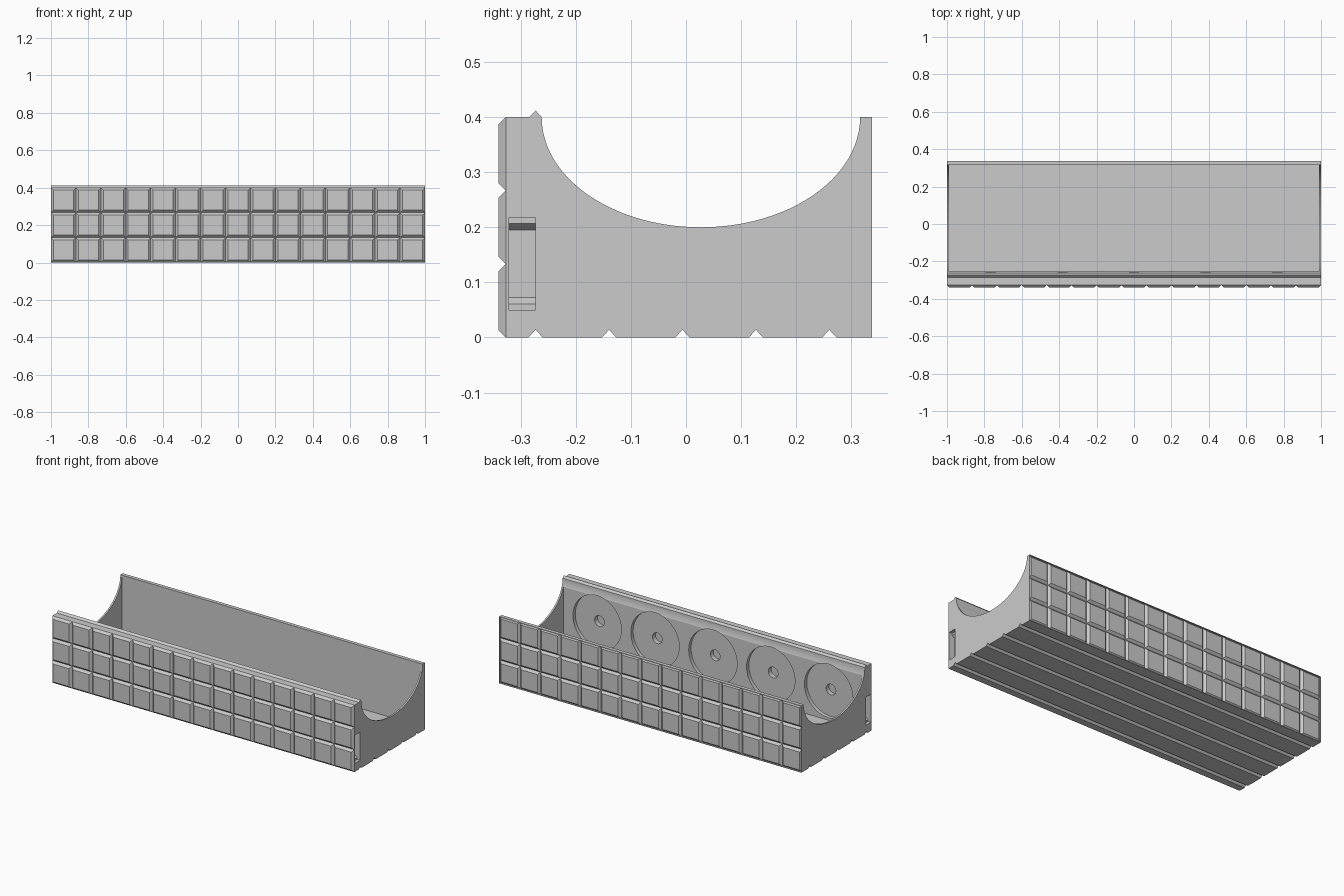
import bpy
import bmesh
from math import sin, cos, pi
from mathutils import Matrix

cube = bpy.data.objects.get("Cube")
if cube:
    bpy.data.objects.remove(cube, do_unlink=True)

grey = bpy.data.materials.new("light_grey")
grey.use_nodes = True
COLOUR = (0.6, 0.6, 0.6, 1)
grey.diffuse_color = COLOUR
grey.node_tree.nodes["Principled BSDF"].inputs["Base Color"].default_value = COLOUR

COLS, ROWS = 15, 3
HEIGHT, BACK = 0.4, 0.338
FRONT_CORE, BACK_CORE = -0.327, 0.326
DEPTH = 0.013            # groove depth and half width
INNER_FRONT, INNER_BACK, FLOOR = -0.254, 0.316, 0.025


def make_object(name, bm):
    bmesh.ops.recalc_face_normals(bm, faces=bm.faces)
    mesh = bpy.data.meshes.new(name)
    bm.to_mesh(mesh)
    bm.free()
    mesh.materials.append(grey)
    obj = bpy.data.objects.new(name, mesh)
    bpy.context.collection.objects.link(obj)
    return obj


def prism(name, points, offset):
    """Extrude a closed outline of 3D points along an offset."""
    bm = bmesh.new()
    face = bm.faces.new([bm.verts.new(p) for p in points])
    out = bmesh.ops.extrude_face_region(bm, geom=[face])
    verts = [v for v in out["geom"] if isinstance(v, bmesh.types.BMVert)]
    bmesh.ops.translate(bm, verts=verts, vec=offset)
    return make_object(name, bm)


def cylinder(name, x, z, radius, y0, y1):
    bm = bmesh.new()
    matrix = Matrix.Translation((x, (y0 + y1) / 2, z)) @ Matrix.Rotation(pi / 2, 4, "X")
    bmesh.ops.create_cone(bm, cap_ends=True, segments=64, radius1=radius,
                          radius2=radius, depth=y1 - y0, matrix=matrix)
    return make_object(name, bm)


def cut(target, cutter):
    cutter.hide_render = True
    mod = target.modifiers.new("cut", "BOOLEAN")
    mod.operation, mod.solver, mod.object = "DIFFERENCE", "EXACT", cutter
    bpy.context.view_layer.objects.active = target
    bpy.ops.object.modifier_apply(modifier=mod.name)
    bpy.data.objects.remove(cutter, do_unlink=True)


# Body outline: grooved underside, elliptical trough, ridge on the front wall
outline = [(FRONT_CORE, 0)]
for i in range(5):
    y = -0.273 + i * 0.1333
    outline += [(y - DEPTH, 0), (y, 0.014), (y + DEPTH, 0)]
outline += [(BACK_CORE, 0), (BACK_CORE, HEIGHT)]
for i in range(49):
    a = pi * i / 48
    outline.append((0.027 + 0.289 * cos(a), HEIGHT - 0.2 * sin(a)))
outline += [(-0.273, 0.412), (-0.285, HEIGHT), (FRONT_CORE, HEIGHT)]
body = prism("trough_body", [(-1, y, z) for y, z in outline], (2, 0, 0))

# Inner cavity between thin end plates
cavity = [(INNER_FRONT, FLOOR), (INNER_FRONT, 0.356), (-0.2, 0.45),
          (INNER_BACK, 0.45), (INNER_BACK, FLOOR)]
cut(body, prism("cavity_cutter", [(-0.99, y, z) for y, z in cavity], (1.98, 0, 0)))

# Round recesses with a small centre hole along the front wall
for i in range(-2, 3):
    cut(body, cylinder("recess_cutter", i * 0.383, 0.2, 0.16, INNER_FRONT - 0.022, -0.2))
    cut(body, cylinder("hole_cutter", i * 0.383, 0.2, 0.032, INNER_FRONT - 0.05, -0.2))

# Stepped clip slot in each end
slot = [(1.01, 0.05), (1.01, 0.218), (0.98, 0.218), (0.98, 0.207), (0.965, 0.195),
        (0.965, 0.073), (0.98, 0.061), (0.98, 0.05)]
for side in (-1, 1):
    cut(body, prism("slot_cutter", [(side * x, -0.321, z) for x, z in slot], (0, 0.048, 0)))


def tile_panel(name, y_base, y_top):
    """Grid of bevelled tiles separated by V grooves."""
    bm = bmesh.new()
    w, h = 2 / COLS, HEIGHT / ROWS
    for c in range(COLS):
        for r in range(ROWS):
            x0, z0 = -1 + c * w, r * h
            rings = []
            for y, m in ((y_base, 0), (y_top, DEPTH)):
                rings.append([bm.verts.new((x, y, z)) for x, z in (
                    (x0 + m, z0 + m), (x0 + w - m, z0 + m),
                    (x0 + w - m, z0 + h - m), (x0 + m, z0 + h - m))])
            bm.faces.new(rings[1])
            for k in range(4):
                n = (k + 1) % 4
                bm.faces.new((rings[0][k], rings[0][n], rings[1][n], rings[1][k]))
    bmesh.ops.remove_doubles(bm, verts=bm.verts, dist=0.0001)
    return make_object(name, bm)


tile_panel("front_tiles", FRONT_CORE, FRONT_CORE - DEPTH)
tile_panel("back_tiles", BACK_CORE, BACK)

# Thin rim around the back panel
RIM = 0.003
for name, x0, x1, z0, z1 in (
        ("back_rim_bottom", -1, 1, 0, RIM), ("back_rim_top", -1, 1, HEIGHT - RIM, HEIGHT),
        ("back_rim_right", -1, -1 + RIM, RIM, HEIGHT - RIM),
        ("back_rim_left", 1 - RIM, 1, RIM, HEIGHT - RIM)):
    prism(name, [(x0, BACK_CORE, z0), (x1, BACK_CORE, z0),
                 (x1, BACK_CORE, z1), (x0, BACK_CORE, z1)], (0, BACK - BACK_CORE, 0))
